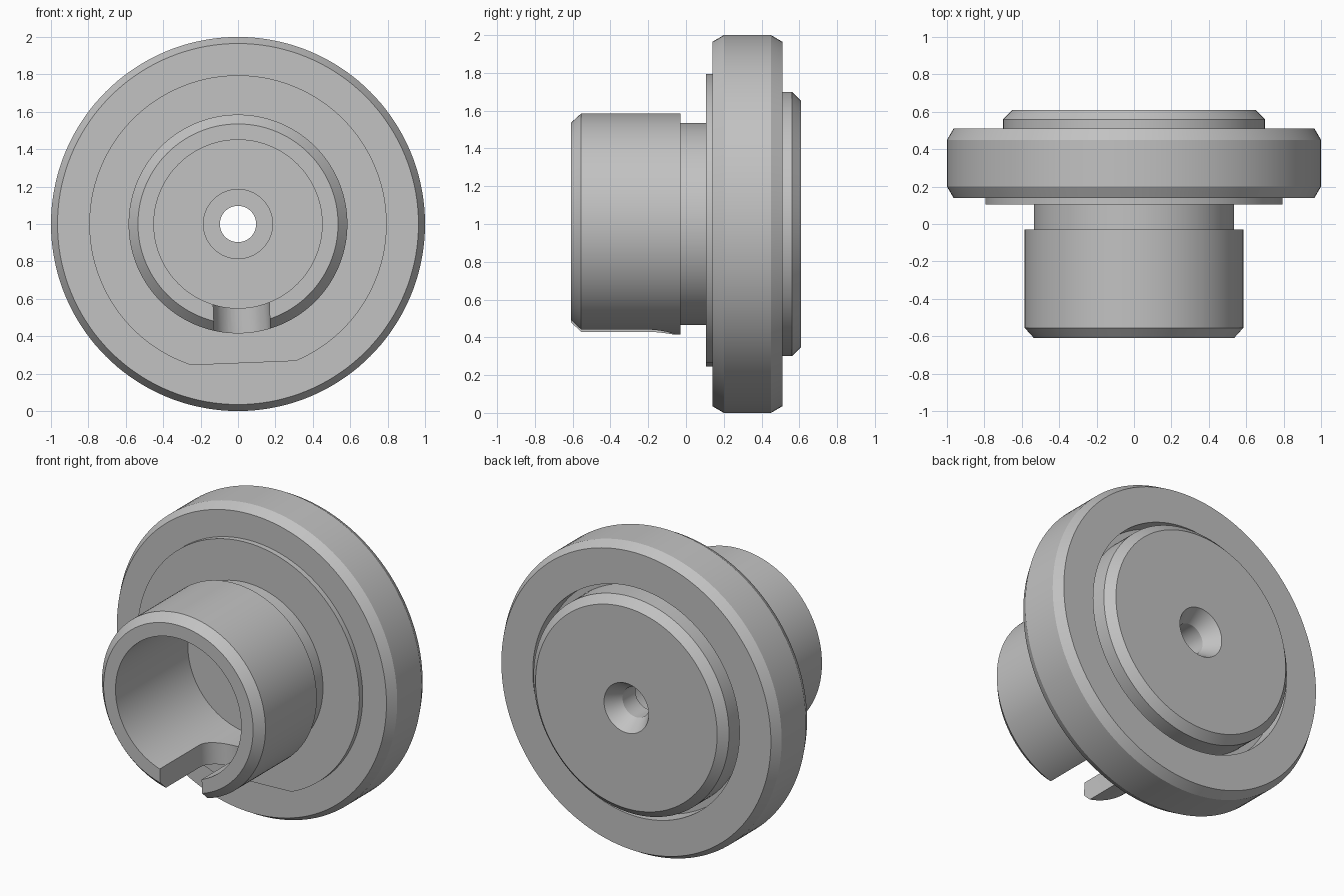
import bpy, bmesh, math
from mathutils import Matrix, Vector

cube = bpy.data.objects.get("Cube")
if cube:
    bpy.data.objects.remove(cube, do_unlink=True)

AXIS_Z = 1.0
SEGMENTS = 144
# the keyed features are turned slightly about the axle
TURN = Matrix.Rotation(math.radians(-2.3), 4, 'Y')

metal = bpy.data.materials.new("plain grey")
metal.use_nodes = True
grey = (0.54, 0.54, 0.54, 1)
metal.diffuse_color = grey
metal.node_tree.nodes["Principled BSDF"].inputs["Base Color"].default_value = grey


def add_object(name, bm):
    bmesh.ops.recalc_face_normals(bm, faces=bm.faces)
    mesh = bpy.data.meshes.new(name)
    bm.to_mesh(mesh)
    bm.free()
    obj = bpy.data.objects.new(name, mesh)
    obj.location.z = AXIS_Z
    bpy.context.collection.objects.link(obj)
    mesh.materials.append(metal)
    return obj


def lathe(profile):
    """Revolve a closed (radius, y) outline around the y axis."""
    bm = bmesh.new()
    rings = []
    for i in range(SEGMENTS):
        a = math.tau * i / SEGMENTS
        rings.append([bm.verts.new((r * math.cos(a), y, r * math.sin(a)))
                      for r, y in profile])
    n = len(profile)
    for i in range(SEGMENTS):
        here, after = rings[i], rings[(i + 1) % SEGMENTS]
        for j in range(n):
            k = (j + 1) % n
            bm.faces.new((here[j], here[k], after[k], after[j]))
    return bm


def shade(obj):
    bpy.ops.object.select_all(action='DESELECT')
    obj.select_set(True)
    bpy.context.view_layer.objects.active = obj
    bpy.ops.object.shade_smooth_by_angle(angle=math.radians(25))


# outer wheel with chamfered edges and a recess in its back
rim = add_object("wheel_rim", lathe([
    (0.5, 0.14), (0.965, 0.14), (1.0, 0.20), (1.0, 0.45),
    (0.965, 0.51), (0.74, 0.51), (0.74, 0.40), (0.5, 0.40)]))

# hub: hollow sleeve, neck, back disc, countersunk axle hole
hub = add_object("hub_sleeve", lathe([
    (0.45, -0.61), (0.535, -0.61), (0.585, -0.555), (0.585, -0.03),
    (0.535, -0.03), (0.535, 0.30), (0.70, 0.30), (0.70, 0.56),
    (0.65, 0.61), (0.16, 0.61), (0.097, 0.51), (0.097, 0.38),
    (0.185, 0.38), (0.185, 0.13), (0.45, 0.13)]))

# thin front flange with a flat cut along its bottom
bm = lathe([(0.5, 0.105), (0.795, 0.105), (0.795, 0.16), (0.5, 0.16)])
bmesh.ops.bisect_plane(bm, geom=bm.verts[:] + bm.edges[:] + bm.faces[:],
                       plane_co=TURN @ Vector((0, 0, -0.744)),
                       plane_no=TURN @ Vector((0, 0, -1)), clear_outer=True)
bmesh.ops.holes_fill(bm, edges=[e for e in bm.edges if e.is_boundary])
flange = add_object("front_flange", bm)

# round-ended keyway through the bottom of the sleeve
bm = bmesh.new()
half, start = 0.15, -0.21
outline = [(-half, -0.8), (half, -0.8)]
outline += [(half * math.cos(math.pi * i / 24), start + half * math.sin(math.pi * i / 24))
            for i in range(25)]
base = bm.faces.new([bm.verts.new((x, y, -0.75)) for x, y in outline])
top = bmesh.ops.extrude_face_region(bm, geom=[base])
bmesh.ops.translate(bm, vec=(0, 0, 0.5),
                    verts=[g for g in top["geom"] if isinstance(g, bmesh.types.BMVert)])
bmesh.ops.transform(bm, matrix=TURN, verts=bm.verts)
cutter = add_object("keyway_cutter", bm)
cutter.hide_render = True
cutter.hide_viewport = True

cut = hub.modifiers.new("keyway", 'BOOLEAN')
cut.operation = 'DIFFERENCE'
cut.solver = 'EXACT'
cut.object = cutter
bpy.context.view_layer.objects.active = hub
bpy.ops.object.modifier_apply(modifier=cut.name)
bpy.data.objects.remove(cutter, do_unlink=True)

for part in (rim, hub, flange):
    shade(part)
